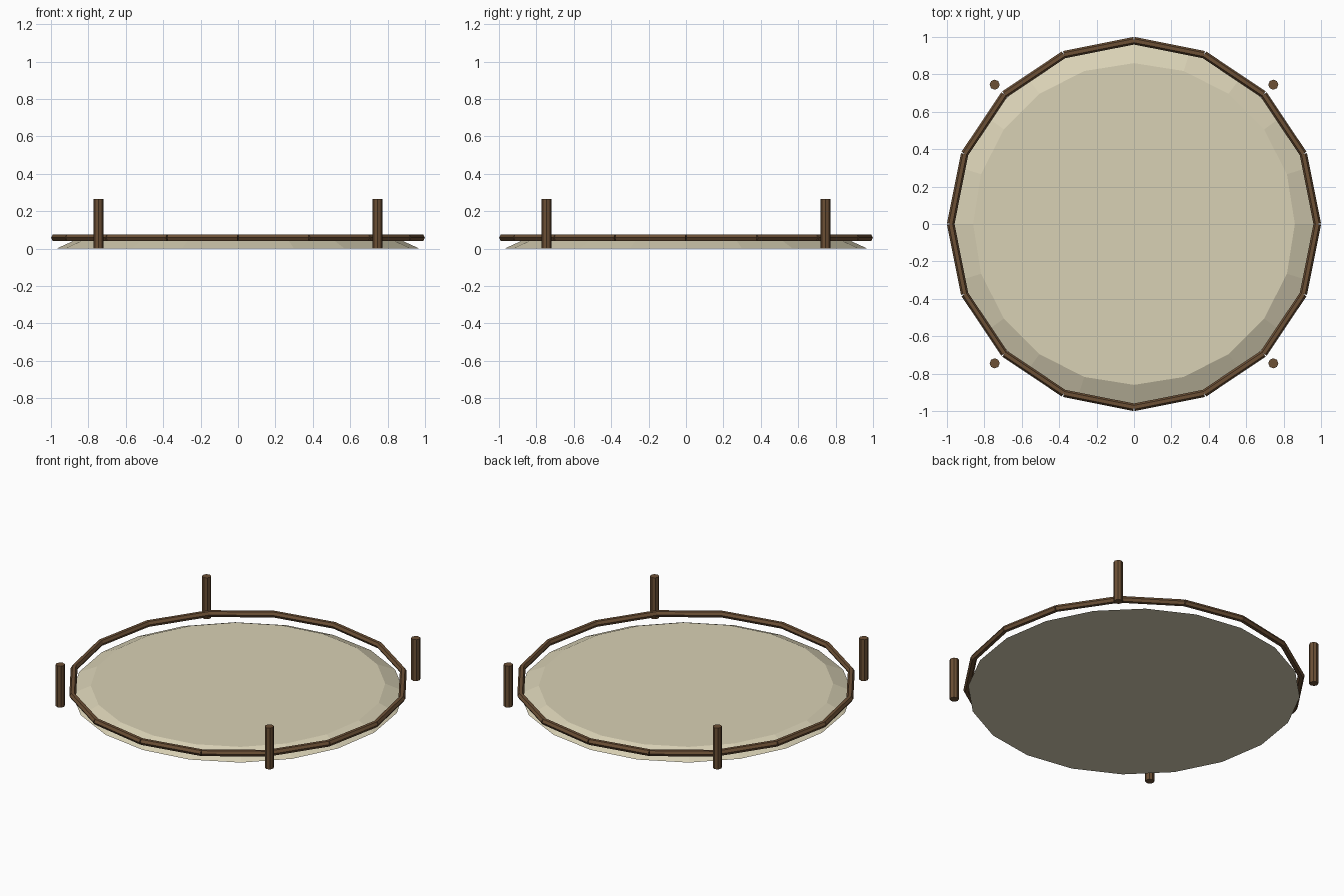
import bpy
from math import pi, sin, cos

cube = bpy.data.objects.get("Cube")
if cube:
    bpy.data.objects.remove(cube, do_unlink=True)


def make_material(name, rgb):
    mat = bpy.data.materials.new(name)
    mat.use_nodes = True
    colour = (*rgb, 1.0)
    mat.diffuse_color = colour
    bsdf = mat.node_tree.nodes["Principled BSDF"]
    bsdf.inputs["Base Color"].default_value = colour
    bsdf.inputs["Roughness"].default_value = 0.9
    return mat


def finish(name, mat):
    obj = bpy.context.object
    obj.name = obj.data.name = name
    obj.data.materials.append(mat)
    return obj


sand = make_material("pale sand", (0.69, 0.635, 0.46))
wood = make_material("brown wood", (0.15, 0.08, 0.036))

# Low sand mound: flat top with a sloping rim
MOUND_HEIGHT = 0.05
bpy.ops.mesh.primitive_cone_add(vertices=20, radius1=0.97, radius2=0.86,
                                depth=MOUND_HEIGHT,
                                location=(0, 0, MOUND_HEIGHT / 2))
finish("sand_mound", sand)

# Ring of straight six-sided rails, each spanning one side of a polygon
SIDES, RING_RADIUS, RAIL_Z = 16, 0.98, 0.058
step = 2 * pi / SIDES
rail_length = 2 * RING_RADIUS * sin(step / 2)
mid_radius = RING_RADIUS * cos(step / 2)
for i in range(SIDES):
    a = (i + 0.5) * step
    bpy.ops.mesh.primitive_cylinder_add(
        vertices=6, radius=0.02, depth=rail_length,
        location=(mid_radius * cos(a), mid_radius * sin(a), RAIL_Z),
        rotation=(pi / 2, 0, a))
    rail = finish(f"rail_{i + 1}", wood)
    # Turn the section so an edge points outward and a flat faces up
    for v in rail.data.vertices:
        v.co.x, v.co.y = v.co.y, -v.co.x

# Four upright corner posts outside the ring
POST_XY, POST_HEIGHT = 0.745, 0.266
for side, x in (("right", -POST_XY), ("left", POST_XY)):
    for end, y in (("front", -POST_XY), ("back", POST_XY)):
        bpy.ops.mesh.primitive_cylinder_add(
            vertices=8, radius=0.027, depth=POST_HEIGHT,
            location=(x, y, POST_HEIGHT / 2))
        finish(f"{end}_{side}_post", wood)
